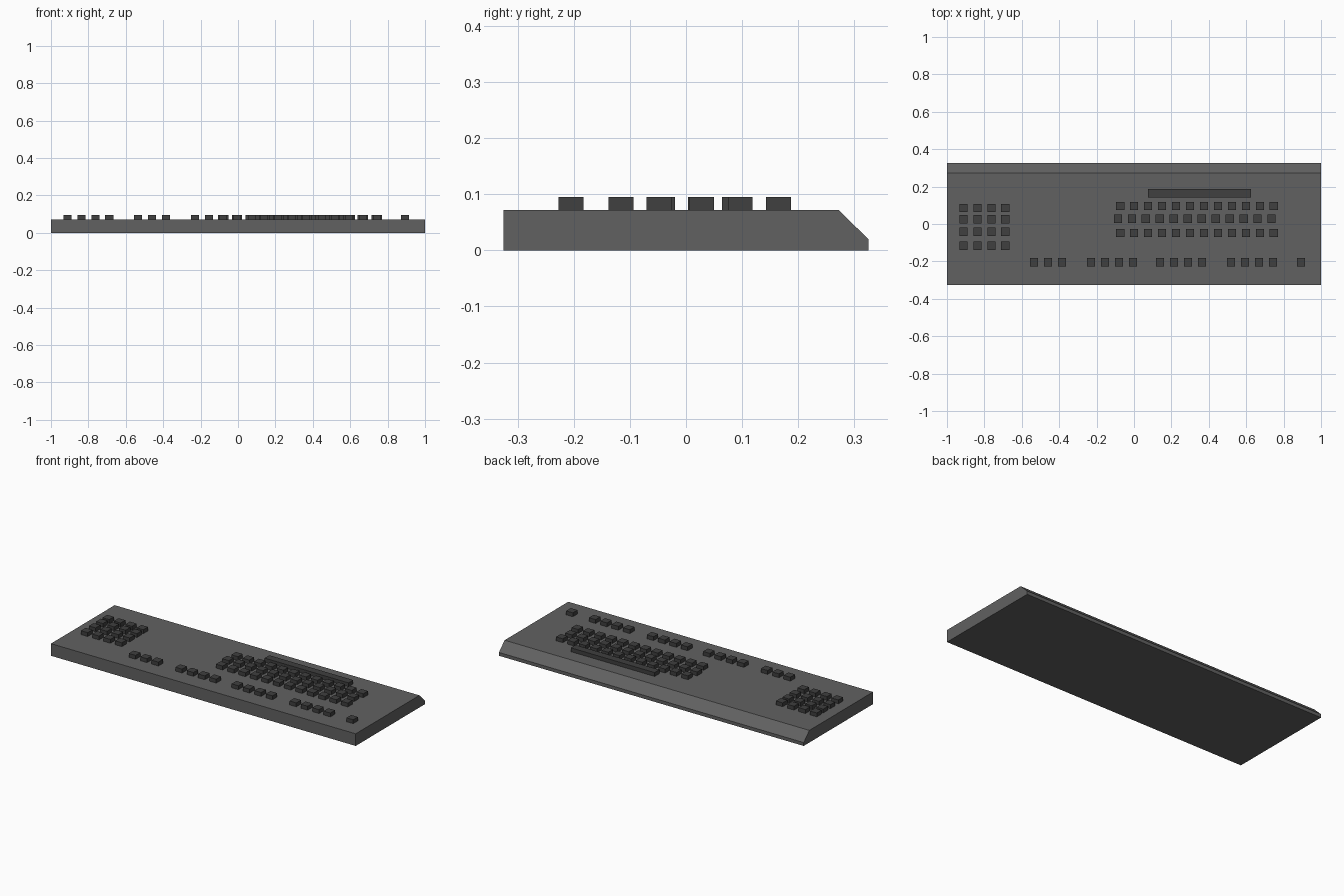
import bpy, bmesh
from mathutils import Matrix

if "Cube" in bpy.data.objects:
    bpy.data.objects.remove(bpy.data.objects["Cube"])


def material(name, v):
    m = bpy.data.materials.new(name)
    m.diffuse_color = (v, v, v, 1)
    m.use_nodes = True
    m.node_tree.nodes["Principled BSDF"].inputs["Base Color"].default_value = m.diffuse_color
    return m


case_grey = material("case grey", 0.12)
key_grey = material("key dark grey", 0.05)
TOP, KEY_TOP, KEY, PITCH = 0.072, 0.095, 0.044, 0.0747


def finish(name, bm, mat):
    bmesh.ops.recalc_face_normals(bm, faces=bm.faces)
    me = bpy.data.meshes.new(name)
    bm.to_mesh(me)
    bm.free()
    me.materials.append(mat)
    bpy.context.collection.objects.link(bpy.data.objects.new(name, me))


def add_box(bm, x, y, w):
    size = Matrix.Diagonal((w, KEY, KEY_TOP - TOP, 1))
    bmesh.ops.create_cube(
        bm, size=1, matrix=Matrix.Translation((x, y, (TOP + KEY_TOP) / 2)) @ size)


def key_block(name, runs):
    """Each run is (first x, y, number of keys)."""
    bm = bmesh.new()
    for x, y, n in runs:
        for i in range(n):
            add_box(bm, x + i * PITCH, y, KEY)
    finish(name, bm, key_grey)


# Case: side profile extruded along x, sloped at the back
profile = [(-0.325, 0), (0.325, 0), (0.325, 0.02), (0.272, TOP), (-0.325, TOP)]
bm = bmesh.new()
face = bm.faces.new([bm.verts.new((-1, y, z)) for y, z in profile])
ext = bmesh.ops.extrude_face_region(bm, geom=[face])
bmesh.ops.translate(bm, vec=(2, 0, 0),
                    verts=[v for v in ext["geom"] if isinstance(v, bmesh.types.BMVert)])
finish("case", bm, case_grey)

# Number pad
key_block("number_pad", [(-0.912, y, 4) for y in (0.086, 0.026, -0.042, -0.116)])

# Letter rows
key_block("letter_keys", [(-0.074, 0.0965, 12), (-0.086, 0.028, 12), (-0.074, -0.048, 12)])

# Function row
key_block("function_keys", [(-0.535, -0.205, 3), (-0.23, -0.205, 4), (0.139, -0.205, 4),
                            (0.519, -0.205, 4), (0.893, -0.205, 1)])

# Space bar
bm = bmesh.new()
add_box(bm, 0.35, 0.165, 0.55)
finish("space_bar", bm, key_grey)
